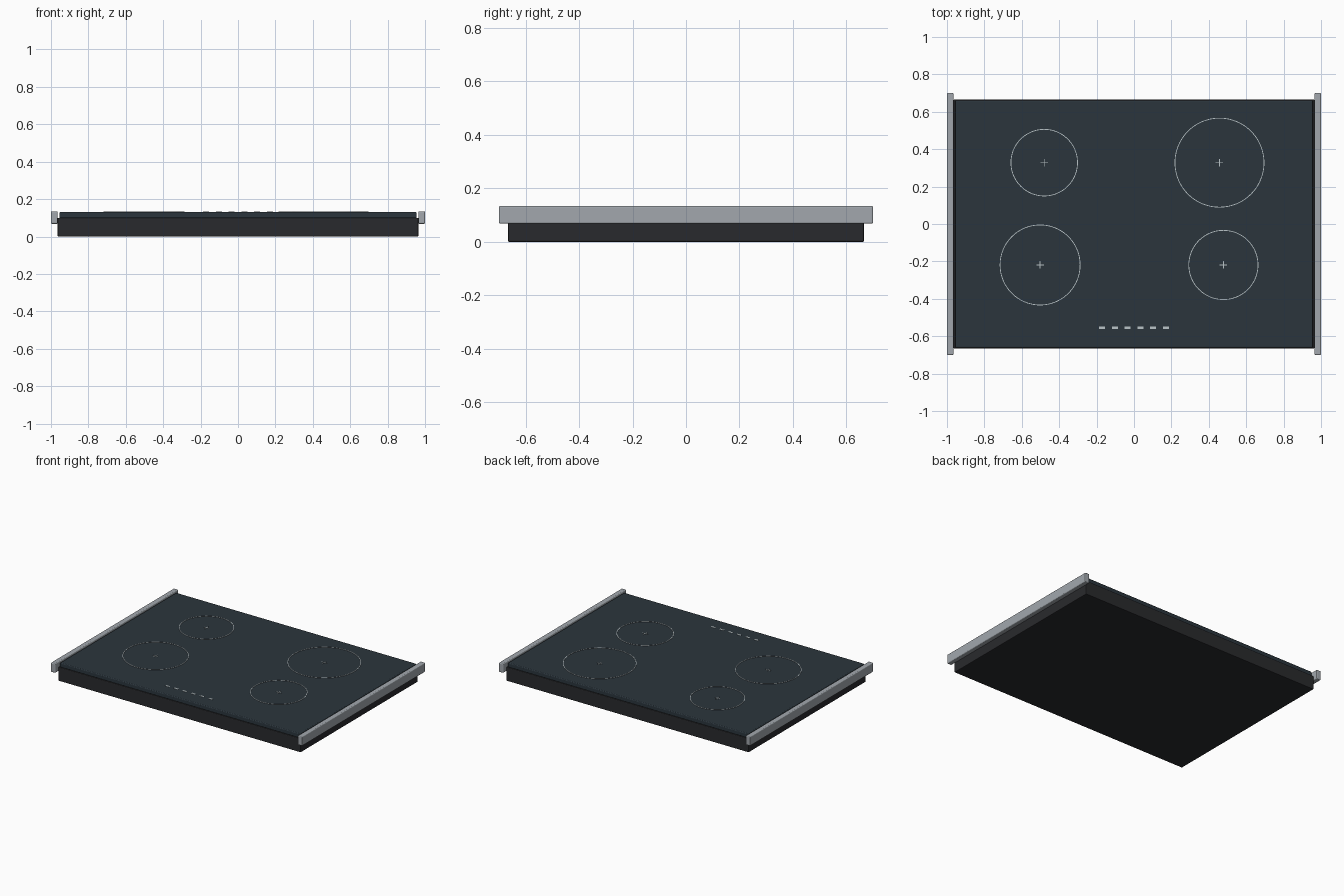
import bpy, bmesh, math
from mathutils import Matrix

if "Cube" in bpy.data.objects:
    bpy.data.objects.remove(bpy.data.objects["Cube"])


def material(name, rgb):
    m = bpy.data.materials.new(name)
    m.diffuse_color = (*rgb, 1)
    m.use_nodes = True
    m.node_tree.nodes["Principled BSDF"].inputs["Base Color"].default_value = m.diffuse_color
    return m


BLACK = material("black_casing", (0.022, 0.023, 0.026))
GLASS = material("dark_glass", (0.024, 0.036, 0.046))
STEEL = material("steel", (0.36, 0.39, 0.42))
PRINT = material("printed_marks", (0.50, 0.56, 0.58))


def finish(name, bm, mat):
    me = bpy.data.meshes.new(name)
    bm.to_mesh(me)
    bm.free()
    me.materials.append(mat)
    ob = bpy.data.objects.new(name, me)
    bpy.context.collection.objects.link(ob)
    return ob


def add_box(bm, x, y, z):
    """Box from (min, max) pairs on each axis."""
    mid = [(a + b) / 2 for a, b in (x, y, z)]
    size = [b - a for a, b in (x, y, z)]
    bmesh.ops.create_cube(bm, size=1, matrix=Matrix.Translation(mid) @ Matrix.Diagonal((*size, 1)))


def box(name, x, y, z, mat, bevel, segments=2):
    bm = bmesh.new()
    add_box(bm, x, y, z)
    ob = finish(name, bm, mat)
    mod = ob.modifiers.new("rounded_edges", "BEVEL")
    mod.width, mod.segments = bevel, segments
    return ob


def ring(name, cx, cy, r, z0, z1, mat, width=0.004, n=96):
    """Thin flat ring with a square section."""
    bm = bmesh.new()
    section = [(r, z0), (r, z1), (r - width, z1), (r - width, z0)]
    loops = []
    for i in range(n):
        a = 2 * math.pi * i / n
        loops.append([bm.verts.new((cx + q * math.cos(a), cy + q * math.sin(a), z)) for q, z in section])
    for i in range(n):
        p, q = loops[i], loops[(i + 1) % n]
        for k in range(4):
            j = (k + 1) % 4
            bm.faces.new((p[k], q[k], q[j], p[j]))
    bmesh.ops.recalc_face_normals(bm, faces=bm.faces)
    return finish(name, bm, mat)


TOP = 0.131

# Casing below and glass plate above
box("casing", (-0.965, 0.965), (-0.666, 0.666), (0, 0.1), BLACK, 0.005)
box("glass_plate", (-0.955, 0.955), (-0.661, 0.661), (0.098, TOP), GLASS, 0.006, 3)

# Side trim rails
for side, s in (("left", -1), ("right", 1)):
    x = sorted((s * 0.964, s * 1.0))
    box(side + "_trim_rail", x, (-0.7, 0.7), (0.068, 0.135), STEEL, 0.006, 3)

# Cooking zones: outline ring and centre cross
zones = {
    "back_left": (-0.48, 0.328, 0.180),
    "back_right": (0.457, 0.328, 0.240),
    "front_left": (-0.502, -0.219, 0.216),
    "front_right": (0.478, -0.219, 0.187),
}
for label, (cx, cy, r) in zones.items():
    ring(label + "_zone_ring", cx, cy, r, TOP - 0.001, TOP + 0.003, PRINT)
    bm = bmesh.new()
    for hx, hy, h in ((0.02, 0.002, 0.002), (0.002, 0.02, 0.0023)):
        add_box(bm, (cx - hx, cx + hx), (cy - hy, cy + hy), (TOP - 0.001, TOP + h))
    finish(label + "_zone_cross", bm, PRINT)

# Row of touch control marks
bm = bmesh.new()
for i in range(6):
    x = (i - 2.5) * 0.0685
    add_box(bm, (x - 0.016, x + 0.016), (-0.561, -0.549), (TOP - 0.001, TOP + 0.002))
finish("touch_controls", bm, PRINT)
